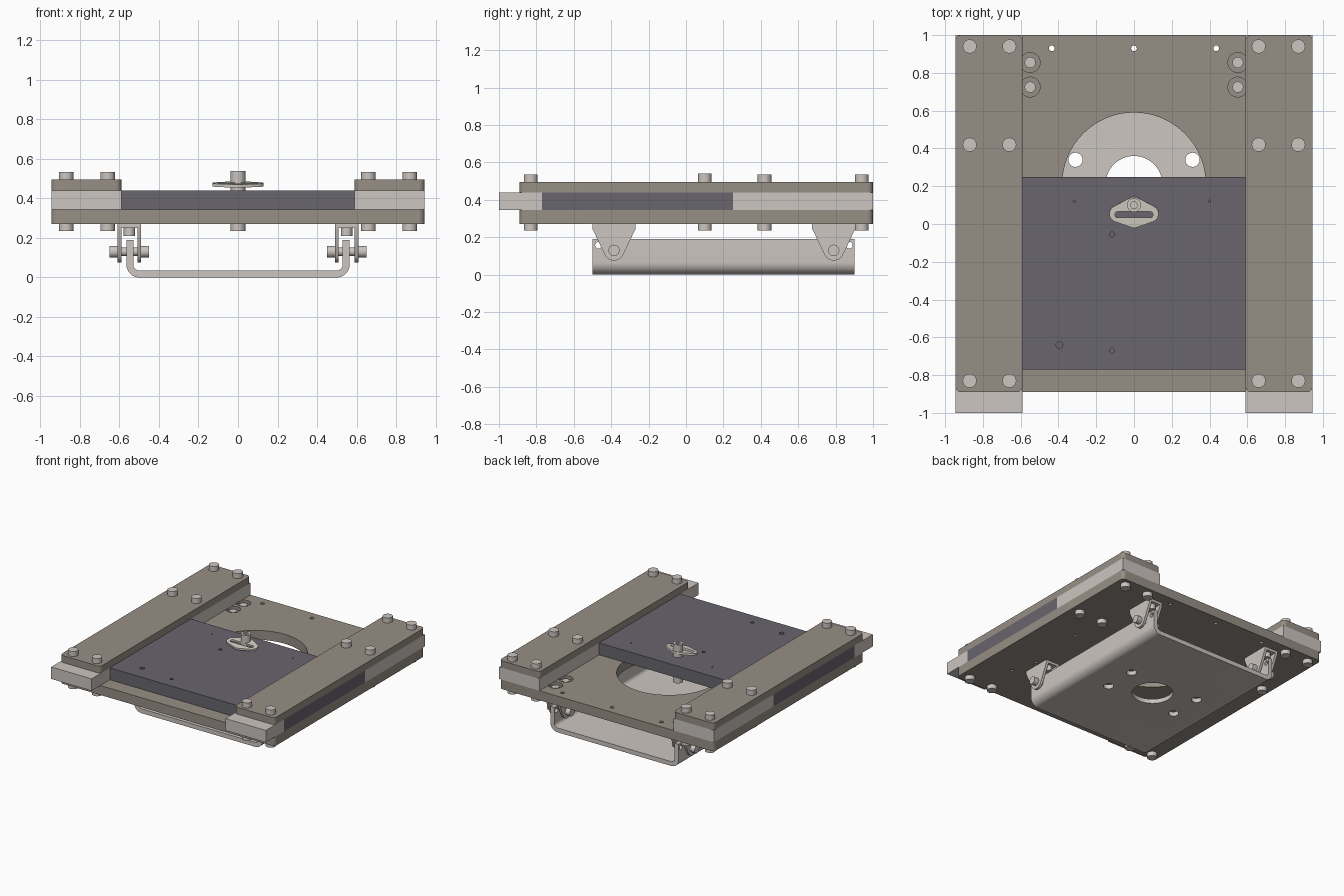
import bpy, bmesh, math
from mathutils import Vector, Matrix, geometry

if "Cube" in bpy.data.objects:
    bpy.data.objects.remove(bpy.data.objects["Cube"], do_unlink=True)


def material(name, rgb):
    m = bpy.data.materials.new(name)
    m.use_nodes = True
    lin = [((c + 0.055) / 1.055) ** 2.4 for c in rgb] + [1]
    m.diffuse_color = lin
    bsdf = m.node_tree.nodes["Principled BSDF"]
    bsdf.inputs["Base Color"].default_value = lin
    bsdf.inputs["Roughness"].default_value = 0.6
    return m


TAUPE = material("taupe plate", (0.59, 0.56, 0.52))
LIGHT = material("light steel", (0.80, 0.775, 0.755))
SLATE = material("slate slide", (0.41, 0.40, 0.43))
IVORY = material("ivory lever", (0.83, 0.82, 0.77))
parts = []


def hull(*discs, n=48):
    """Convex outline around discs given as (a, b, radius)."""
    pts = []
    for a, b, r in discs:
        steps = n if r else 1
        pts += [Vector((a + r * math.cos(2 * math.pi * i / steps),
                        b + r * math.sin(2 * math.pi * i / steps))) for i in range(steps)]
    return [pts[i] for i in geometry.convex_hull_2d(pts)]


def rect(a0, a1, b0, b1, r=0):
    return hull(*[(a, b, r) for a in (a0 + r, a1 - r) for b in (b0 + r, b1 - r)])


def solid(bm, outline, c0, c1, axis):
    """Extrude an outline along an axis into a bmesh."""
    place = {"X": lambda a, b, c: (c, a, b),
             "Y": lambda a, b, c: (a, c, b),
             "Z": lambda a, b, c: (a, b, c)}[axis]
    low, high = [[bm.verts.new(place(p.x, p.y, c)) for p in outline] for c in (c0, c1)]
    bm.faces.new(low)
    bm.faces.new(high)
    for i in range(len(low)):
        j = (i + 1) % len(low)
        bm.faces.new((low[i], low[j], high[j], high[i]))


def link(name, shapes, mat):
    bm = bmesh.new()
    for s in shapes:
        solid(bm, *s)
    bmesh.ops.recalc_face_normals(bm, faces=bm.faces[:])
    mesh = bpy.data.meshes.new(name)
    bm.to_mesh(mesh)
    bm.free()
    if mat:
        mesh.materials.append(mat)
    ob = bpy.data.objects.new(name, mesh)
    bpy.context.scene.collection.objects.link(ob)
    return ob


def part(name, shapes, mat, cuts=()):
    """Make an object from extruded shapes, then cut openings one by one."""
    ob = link(name, shapes, mat)
    for cut in cuts:
        cutter = link("cutter", [cut], None)
        cutter.hide_render = True
        mod = ob.modifiers.new("cut", "BOOLEAN")
        mod.operation, mod.solver, mod.object = "DIFFERENCE", "EXACT", cutter
        dg = bpy.context.evaluated_depsgraph_get()
        mesh = bpy.data.meshes.new_from_object(ob.evaluated_get(dg))
        ob.modifiers.clear()
        ob.data = mesh
        bpy.data.objects.remove(cutter, do_unlink=True)
    parts.append(ob)
    return ob


def hole(x, y, r, z0=-1, z1=1):
    return (hull((x, y, r), n=64 if r > 0.1 else 20), z0, z1, "Z")


def rod(a, b, r, c0, c1, axis="Z"):
    return (hull((a, b, r), n=24), c0, c1, axis)


SIDES = ((-1, "right"), (1, "left"))
ENDS = ((-0.385, "front"), (0.79, "back"))
MOUNT_X, CENTER_Y = 0.55, 0.21
BASE, DECK, SLIDE, TOP = 0.27, 0.345, 0.44, 0.495

# Base plate with round opening, counterbores and small holes
cuts = [hole(0, CENTER_Y, 0.38)]
cuts += [hole(x, 0.93, 0.015) for x in (-0.435, 0, 0.435)]
cuts += [hole(x, y, 0.012) for x, y in ((0.67, 0.13), (0.64, -0.35), (0.7, -0.56))]
cuts += [hole(s * MOUNT_X, y + d, 0.053, DECK - 0.025)
         for s, _ in SIDES for y, _ in ENDS for d in (-0.065, 0.065)]
part("base_plate", [(rect(-0.945, 0.945, -0.89, 1, 0.03), BASE, DECK, "Z")], TAUPE, cuts)

# Sliding plate
cuts = [hole(x, y, r, SLIDE - 0.04) for x, y, r in (
    (-0.395, -0.64, 0.018), (-0.116, -0.67, 0.013), (-0.116, -0.055, 0.013),
    (-0.316, 0.12, 0.006), (0.4, 0.12, 0.006))]
part("slide_plate", [(rect(-0.945, 0.945, -0.77, 0.25), DECK, SLIDE, "Z")], SLATE, cuts)

# Side rails, spacers and their bolts
for s, side in SIDES:
    x0, x1 = sorted((s * 0.59, s * 0.945))
    part(side + "_rail", [(rect(x0, x1, -0.89, 1, 0.03), SLIDE, TOP, "Z")], TAUPE)
    part(side + "_front_spacer", [(rect(x0, x1, -1, -0.77), DECK, SLIDE, "Z")], LIGHT)
    part(side + "_back_spacer", [(rect(x0, x1, 0.25, 1), DECK, SLIDE, "Z")], LIGHT)
    spots = [(s * x, y) for x in (0.66, 0.87) for y in (-0.83, 0.42, 0.94)]
    part(side + "_bolt_heads", [rod(x, y, 0.037, TOP, 0.535) for x, y in spots], LIGHT)
    part(side + "_bolt_ends", [rod(x, y, 0.037, 0.235, BASE) for x, y in spots], LIGHT)

# Hanging tray: a U channel with rounded lower corners
cuts = [(hull((-0.5, 0.065, 0.03), (0.5, 0.065, 0.03), (-0.53, 0.3, 0), (0.53, 0.3, 0)),
         -1, 1.2, "Y"), hole(0, CENTER_Y, 0.15)]
cuts += [hole(x, CENTER_Y + d, 0.038) for x in (-0.31, 0.31) for d in (-0.13, 0.13)]
cuts += [rod(y, 0.157, 0.018, -1, 1, "X") for y in (-0.468, 0.873)]
part("tray", [(hull((-0.5, 0.065, 0.065), (0.5, 0.065, 0.065),
                    (-0.565, 0.19, 0), (0.565, 0.19, 0)), -0.5, 0.9, "Y")], LIGHT, cuts)

# Clevis brackets with pins and mounting bolts
for s, side in SIDES:
    for y, end in ENDS:
        label = side + "_" + end
        cheek = hull((y, 0.13, 0.055), *[(y + d, z, 0) for d in (-0.115, 0.115)
                                         for z in (0.245, BASE)])
        x = s * MOUNT_X
        part(label + "_bracket_cheeks", [(cheek, x + d - 0.01, x + d + 0.01, "X")
                                         for d in (-0.05, 0.05)], LIGHT)
        part(label + "_bracket_top", [(rect(x - 0.04, x + 0.04, y - 0.115, y + 0.115),
                                       0.25, BASE, "Z")], LIGHT)
        part(label + "_pin", [rod(y, 0.13, 0.022, x - 0.06, x + 0.06, "X"),
                              rod(y, 0.13, 0.03, x - 0.1, x - 0.06, "X"),
                              rod(y, 0.13, 0.03, x + 0.06, x + 0.1, "X")], LIGHT)
        part(label + "_mount_bolts", [rod(x, y + d, 0.029, 0.21, 0.335)
                                      for d in (-0.065, 0.065)], LIGHT)

# Clamp bolt with hex socket, and the slotted lever below its head
part("clamp_bolt", [rod(0, 0.1, 0.037, 0.235, 0.54)], LIGHT,
     [(hull((0, 0.1, 0.02), n=6), 0.52, 1, "Z")])
lever = part("clamp_lever", [(hull((0, 0.035, 0.045), (-0.085, 0.02, 0.045),
                                   (0.085, 0.02, 0.045), (0, -0.01, 0.045),
                                   (0, 0.065, 0.045)), -0.008, 0.008, "Z")], IVORY,
             [(hull((-0.085, 0.015, 0.016), (0.085, 0.015, 0.016)), -1, 1, "Z")])
lever.data.transform(Matrix.Translation((0, 0.035, 0.468)) @ Matrix.Rotation(math.radians(6), 4, "X"))

# Smooth the round walls and keep the edges sharp
bpy.ops.object.select_all(action="DESELECT")
for ob in parts:
    ob.select_set(True)
bpy.context.view_layer.objects.active = parts[0]
bpy.ops.object.shade_smooth_by_angle(angle=math.radians(30))
